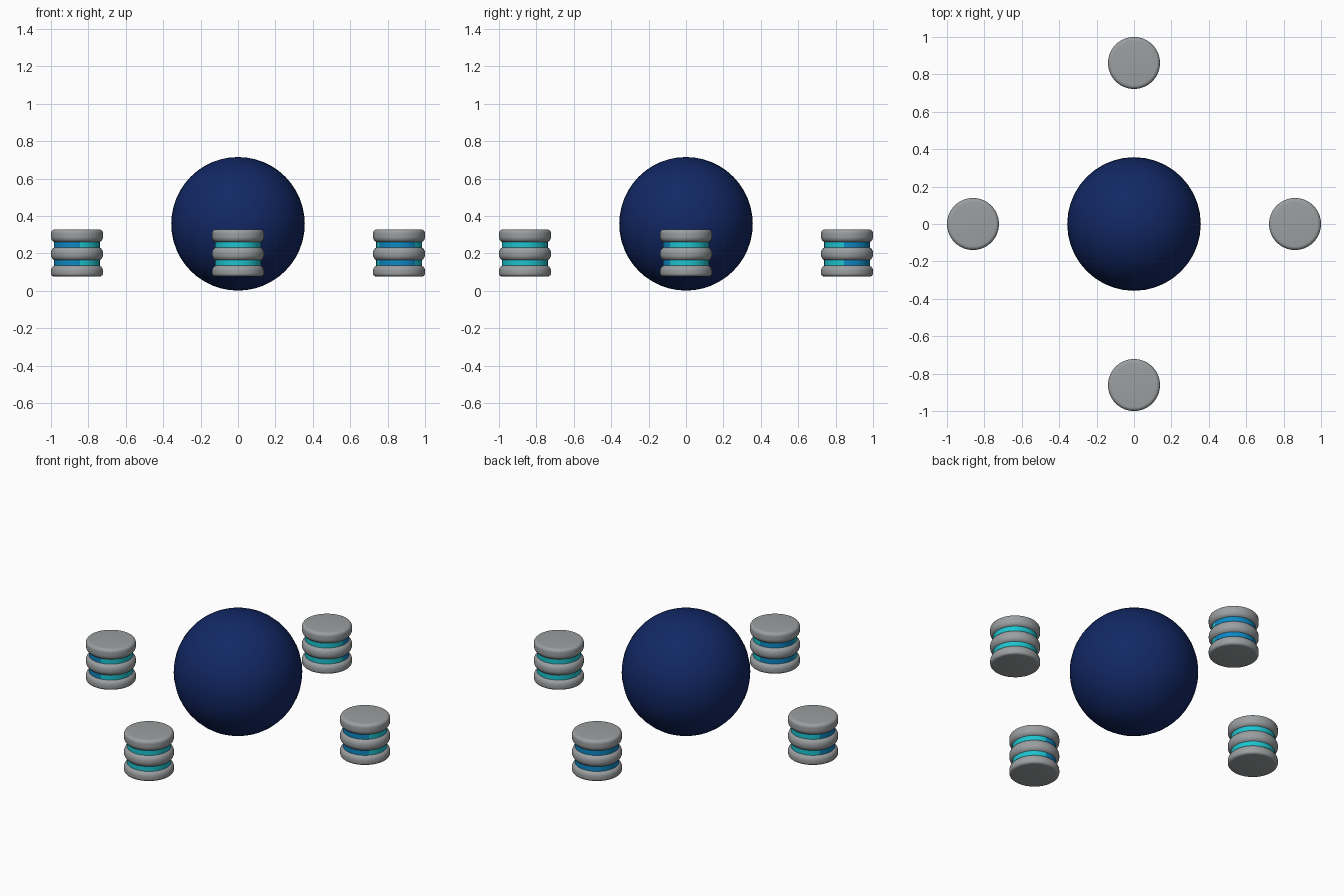
import bpy, bmesh, math

if "Cube" in bpy.data.objects:
    bpy.data.objects.remove(bpy.data.objects["Cube"])

def material(name, rgb):
    m = bpy.data.materials.new(name)
    m.diffuse_color = (*rgb, 1)
    m.use_nodes = True
    m.node_tree.nodes["Principled BSDF"].inputs["Base Color"].default_value = m.diffuse_color
    return m

NAVY = material("navy", (0.006, 0.021, 0.13))
GREY = material("grey", (0.33, 0.345, 0.355))
CYAN = material("cyan", (0.012, 0.55, 0.62))
BLUE = material("blue", (0.004, 0.25, 0.55))
SEG = 48

def finish(name, bm, mats, location):
    bmesh.ops.recalc_face_normals(bm, faces=bm.faces)
    mesh = bpy.data.meshes.new(name)
    bm.to_mesh(mesh)
    bm.free()
    for m in mats:
        mesh.materials.append(m)
    ob = bpy.data.objects.new(name, mesh)
    ob.location = location
    bpy.context.collection.objects.link(ob)
    bpy.ops.object.select_all(action='DESELECT')
    ob.select_set(True)
    bpy.context.view_layer.objects.active = ob
    bpy.ops.object.shade_smooth_by_angle(angle=math.radians(40))
    return ob

def lathe(profile):
    """Closed solid of revolution around z from (radius, z) points."""
    bm = bmesh.new()
    rings = [[bm.verts.new((r * math.cos(2 * math.pi * i / SEG),
                            r * math.sin(2 * math.pi * i / SEG), z))
              for i in range(SEG)] for r, z in profile]
    for a, b in zip(rings, rings[1:]):
        for i in range(SEG):
            j = (i + 1) % SEG
            bm.faces.new((a[i], a[j], b[j], b[i]))
    bm.faces.new(rings[0])
    bm.faces.new(rings[-1])
    return bm

def disc_profile(radius, z0, z1, low, high, steps=6):
    """Disc side with rounded lower and upper edges."""
    pts = []
    for i in range(steps + 1):
        a = math.pi / 2 * i / steps
        pts.append((radius - low + low * math.sin(a), z0 + low - low * math.cos(a)))
    for i in range(steps + 1):
        a = math.pi / 2 * i / steps
        pts.append((radius - high + high * math.cos(a), z1 - high + high * math.sin(a)))
    return pts

# Central ball
bm = bmesh.new()
bmesh.ops.create_uvsphere(bm, u_segments=40, v_segments=24, radius=0.357)
finish("central_ball", bm, [NAVY], (0, 0, 0.358))

# Four pods: three grey discs each, around a glowing core
# (name, x, y, direction in degrees of the blue side, cosine limit of the blue side)
PODS = [("front", 0, -0.861, 135, 0.6), ("right", 0.861, 0, -100, 0.6),
        ("back", 0, 0.861, 100, -0.3), ("left", -0.861, 0, -150, 0.4)]
# (name, bottom, top, lower rounding, upper rounding)
DISCS = [("lower", 0.077, 0.137, 0.016, 0.030),
         ("middle", 0.159, 0.236, 0.034, 0.034),
         ("upper", 0.258, 0.328, 0.030, 0.020)]

for side, x, y, blue_dir, limit in PODS:
    for level, z0, z1, low, high in DISCS:
        finish(f"{side}_pod_{level}_disc", lathe(disc_profile(0.139, z0, z1, low, high)),
               [GREY], (x, y, 0))
    core = lathe([(0.122, 0.10), (0.122, 0.30)])
    for f in core.faces:
        c = f.calc_center_median()
        if c.xy.length > 0.05:
            ang = math.atan2(c.y, c.x) - math.radians(blue_dir)
            f.material_index = int(math.cos(ang) > limit)
    finish(f"{side}_pod_core", core, [CYAN, BLUE], (x, y, 0))
